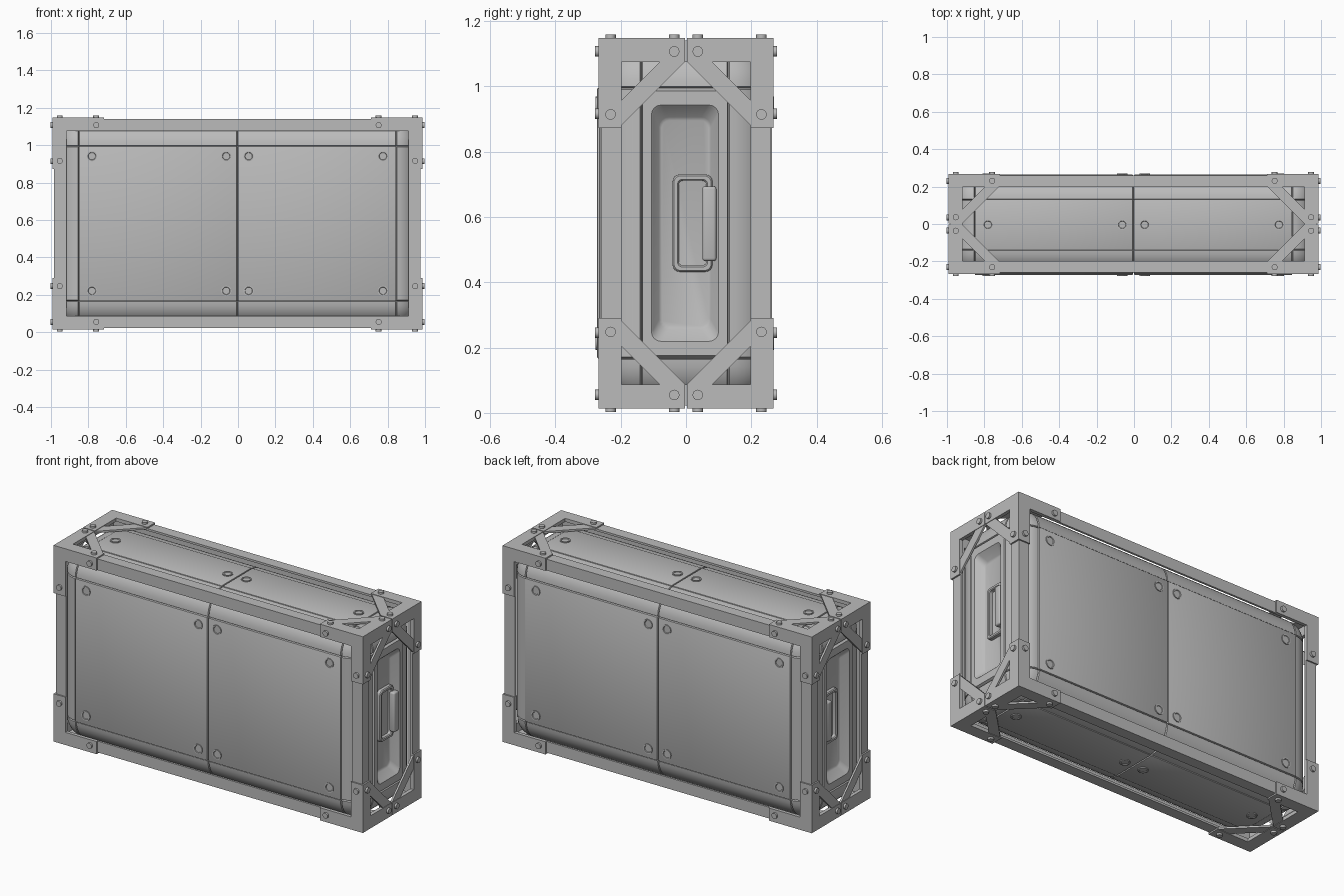
import bpy, bmesh, math
from mathutils import Vector, Matrix
from itertools import product

if "Cube" in bpy.data.objects:
    bpy.data.objects.remove(bpy.data.objects["Cube"])

CENTRE = Vector((-0.003, 0, 0.581))      # middle of the case
HX, HY, HZ = 0.989, 0.268, 0.567         # outer half sizes (corner brackets)
BX, BY, BZ = 0.980, 0.260, 0.559         # outer half sizes (beams)
IX, IY, IZ = 0.914, 0.197, 0.494         # inner edges of beams and brackets
C = CX, CY, CZ = 0.848, 0.133, 0.414     # flat panel half sizes
R = RX, RY, RZ = 0.115, 0.129, 0.130     # edge rounding of the body
SX = CX + RX                             # end wall position
YO = -0.004                              # the body sits slightly to the front
S = (-1, 1)

grey = bpy.data.materials.new("metal grey")
grey.diffuse_color = (0.5, 0.5, 0.5, 1)
grey.use_nodes = True
grey.node_tree.nodes["Principled BSDF"].inputs["Base Color"].default_value = grey.diffuse_color


def finish(bm, name, y=0):
    bmesh.ops.recalc_face_normals(bm, faces=bm.faces)
    for f in bm.faces:
        f.smooth = True
    for e in bm.edges:
        e.smooth = len(e.link_faces) == 2 and e.calc_face_angle(0) < 0.55
    me = bpy.data.meshes.new(name)
    bm.to_mesh(me)
    bm.free()
    me.materials.append(grey)
    ob = bpy.data.objects.new(name, me)
    ob.location = CENTRE + Vector((0, y, 0))
    bpy.context.collection.objects.link(ob)


def place(axis, a, p):
    """Point with value a on axis, and p on the two other axes in order."""
    v = list(p)
    v.insert(axis, a)
    return Vector(v)


def prism(bm, pts, axis, a, b, signs=(1, 1, 1)):
    rows = []
    for h in (a, b):
        rows.append([bm.verts.new([c * s for c, s in zip(place(axis, h, p), signs)]) for p in pts])
    n = len(pts)
    bm.faces.new(rows[0])
    bm.faces.new(rows[1])
    for i in range(n):
        j = (i + 1) % n
        bm.faces.new((rows[0][i], rows[0][j], rows[1][j], rows[1][i]))


def rect(x0, y0, x1, y1):
    return [(x0, y0), (x1, y0), (x1, y1), (x0, y1)]


def ell(u0, v0, ui, vi, u1, v1):
    """L outline: outer corner u1,v1, arms reach u0 and v0, inner corner ui,vi."""
    return [(u1, v1), (u0, v1), (u0, vi), (ui, vi), (ui, v0), (u1, v0)]


def disc(bm, pos, axis, sign, r, h, rim=0):
    d = Vector((0, 0, 0))
    d[axis] = sign
    m = Matrix.Translation(Vector(pos) + d * h / 2) @ d.to_track_quat('Z', 'Y').to_matrix().to_4x4()
    ret = bmesh.ops.create_cone(bm, cap_ends=True, segments=16, radius1=r, radius2=r, depth=h, matrix=m)
    if rim:
        faces = {f for v in ret['verts'] for f in v.link_faces}
        top = max(faces, key=lambda f: f.calc_center_median()[axis] * sign)
        bmesh.ops.inset_region(bm, faces=[top], thickness=rim)
        bmesh.ops.inset_region(bm, faces=[top], thickness=0.002, depth=-h * 0.6)


def rounded(hy, hz, r, n=5):
    pts = []
    for k, (sy, sz) in enumerate(((1, 1), (-1, 1), (-1, -1), (1, -1))):
        for i in range(n):
            a = (k + i / (n - 1)) * math.pi / 2
            pts.append((sy * (hy - r) + r * math.cos(a), sz * (hz - r) + r * math.sin(a)))
    return pts


def skin(bm, loops, side, cy=0, fill=False, close=False):
    """Bridge rounded rectangles (hy, hz, r, x) facing along x."""
    rows = [[bm.verts.new((side * x, cy + y, z)) for y, z in rounded(hy, hz, r)] for hy, hz, r, x in loops]
    n = len(rows[0])
    pairs = list(zip(rows, rows[1:])) + ([(rows[-1], rows[0])] if close else [])
    for p, q in pairs:
        for i in range(n):
            j = (i + 1) % n
            bm.faces.new((p[i], p[j], q[j], q[i]))
    if fill:
        bm.faces.new(rows[-1])


# Body: rounded box with seam grooves, open where the ends are recessed
bm = bmesh.new()
bmesh.ops.create_cube(bm, size=4)
bmesh.ops.bevel(bm, geom=bm.edges[:] + bm.verts[:], offset=1, segments=8, profile=0.5, affect='EDGES')
for v in bm.verts:
    for i in range(3):
        v.co[i] = math.copysign(C[i] + max(abs(v.co[i]) - 1, 0) * R[i], v.co[i])
ends = [f for f in bm.faces if all(abs(abs(v.co.x) - SX) < 1e-4 for v in f.verts)]
bmesh.ops.delete(bm, geom=ends, context='FACES_ONLY')
seams = [(i, s * C[i]) for i in range(3) for s in S] + [(0, 0)]
for i, c in seams:
    for off in (-0.004, 0, 0.004):
        bmesh.ops.bisect_plane(bm, geom=bm.verts[:] + bm.edges[:] + bm.faces[:], dist=1e-5,
                               plane_co=place(i, c + off, (0, 0)), plane_no=place(i, 1, (0, 0)))
for v in bm.verts:
    if any(abs(v.co[i] - c) < 1e-4 for i, c in seams):
        for k in range(3):
            over = abs(v.co[k]) - C[k]
            if over > 1e-3:
                v.co[k] = math.copysign(C[k] + over * 0.93, v.co[k])
finish(bm, "case_body", YO)

# Cover plates: two on the front, back, top and bottom
bm = bmesh.new()
for sx, s in product(S, S):
    prism(bm, rect(0.003, -CZ, CX, CZ), 1, CY + RY - 0.012, CY + RY + 0.006, (sx, s, 1))
    prism(bm, rect(0.003, -CY - 0.003, CX, CY + 0.003), 2, CZ + RZ - 0.012, CZ + RZ + 0.004, (sx, 1, s))
bmesh.ops.recalc_face_normals(bm, faces=bm.faces)
bmesh.ops.bevel(bm, geom=bm.edges[:], offset=0.003, segments=2, profile=0.5, affect='EDGES')
finish(bm, "cover_plates", YO)

# Recessed end panels
for side, word in ((1, "right"), (-1, "left")):
    bm = bmesh.new()
    skin(bm, [(CY, CZ, 0.004, SX - 0.014), (CY - 0.003, 0.405, 0.004, SX + 0.005),
              (0.103, 0.362, 0.03, SX + 0.005), (0.098, 0.357, 0.03, SX),
              (0.080, 0.325, 0.03, 0.925), (0.072, 0.315, 0.025, 0.920)], side, -0.003, fill=True)
    finish(bm, word + "_end_panel")
    # Handle: rounded mount ring with a grip on one long side
    bm = bmesh.new()
    skin(bm, [(0.061, 0.149, 0.022, 0.918), (0.061, 0.149, 0.022, 0.938), (0.057, 0.145, 0.02, 0.943),
              (0.046, 0.134, 0.014, 0.943), (0.042, 0.130, 0.012, 0.938), (0.042, 0.130, 0.012, 0.918)],
         side, 0.020, close=True)
    finish(bm, word + "_handle_ring")
    bm = bmesh.new()
    prism(bm, rect(0.050, -0.116, 0.093, 0.113), 0, 0.933, 0.968, (side, 1, 1))
    bmesh.ops.recalc_face_normals(bm, faces=bm.faces)
    bmesh.ops.bevel(bm, geom=bm.edges[:], offset=0.009, segments=3, profile=0.5, affect='EDGES')
    finish(bm, word + "_handle_grip")

# Frame: twelve angle-iron beams
T = 0.012
bm = bmesh.new()
for a, b in product(S, S):
    prism(bm, ell(IY, IZ, BY - T, BZ - T, BY, BZ), 0, -BX, BX, (1, a, b))
    prism(bm, ell(IX, IZ, BX - T, BZ - T, BX, BZ), 1, -BY, BY, (a, 1, b))
    prism(bm, ell(IX, IY, BX - T, BY - T, BX, BY), 2, -BZ, BZ, (a, b, 1))
finish(bm, "frame_beams")

# Corner brackets: three L plates per corner
AX, AZ, G = 0.714, 0.291, 0.003
bm = bmesh.new()
for s in product(S, S, S):
    prism(bm, ell(G, AZ, IY, IZ, HY, HZ), 0, HX - 0.014, HX, s)
    prism(bm, ell(AX, AZ, IX, IZ, HX, HZ), 1, HY - 0.014, HY, s)
    prism(bm, ell(AX, G, IX, IY, HX, HY), 2, HZ - 0.014, HZ, s)
finish(bm, "corner_brackets")

# Diagonal braces on the ends, top and bottom
bm = bmesh.new()
for s in product(S, S, S):
    prism(bm, [(G, IZ), (0.08, IZ), (IY, IZ - IY + 0.08), (IY, IZ - IY + G)], 0, HX - 0.014, HX - 0.003, s)
    prism(bm, [(IX, G), (IX, 0.08), (IX - IY + 0.08, IY), (IX - IY + G, IY)], 2, HZ - 0.014, HZ - 0.003, s)
finish(bm, "corner_braces")

# Bracket bolts
bm = bmesh.new()
for sx, sy, sz in product(S, S, S):
    for y, z in ((0.231, 0.333), (0.036, 0.526)):
        disc(bm, (sx * HX, sy * y, sz * z), 0, sx, 0.016, 0.011)
    for x, z in ((0.755, 0.526), (0.950, 0.335)):
        disc(bm, (sx * x, sy * HY, sz * z), 1, sy, 0.016, 0.011)
    for x, y in ((0.755, 0.231), (0.950, 0.036)):
        disc(bm, (sx * x, sy * y, sz * HZ), 2, sz, 0.016, 0.011)
finish(bm, "bracket_bolts")

# Cover plate screws
bm = bmesh.new()
for sx, s, x in product(S, S, (0.060, 0.778)):
    for z in (-0.36, 0.36):
        disc(bm, (sx * x, s * (CY + RY + 0.005), z), 1, s, 0.028, 0.006, 0.007)
    disc(bm, (sx * x, 0, s * (CZ + RZ + 0.003)), 2, s, 0.028, 0.006, 0.007)
finish(bm, "cover_screws", YO)
